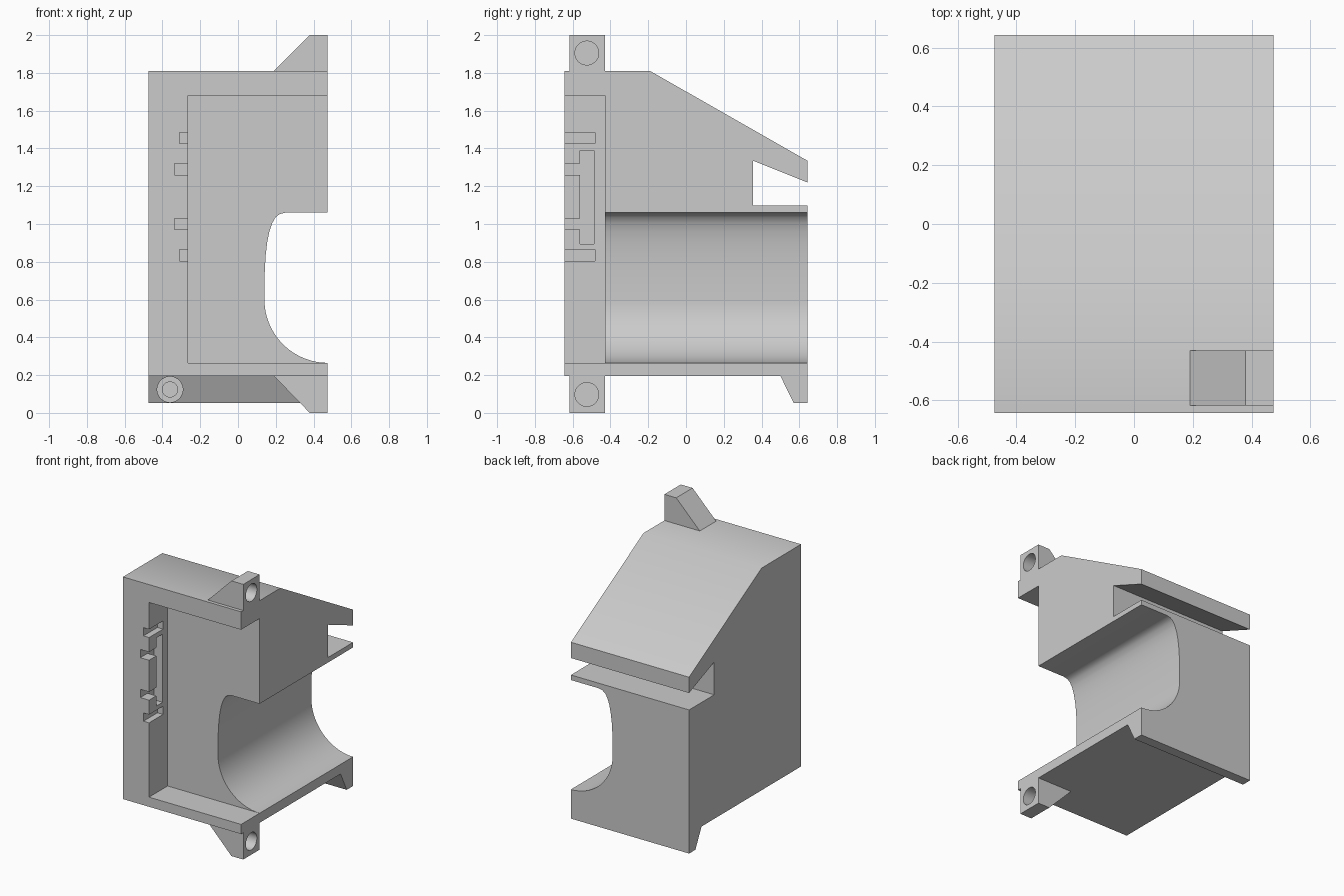
import bpy, bmesh, math
from mathutils import Vector

cube = bpy.data.objects.get("Cube")
if cube:
    bpy.data.objects.remove(cube, do_unlink=True)

grey = bpy.data.materials.new("plain grey")
grey.use_nodes = True
grey.diffuse_color = (0.6, 0.6, 0.6, 1)
grey.node_tree.nodes["Principled BSDF"].inputs["Base Color"].default_value = (0.6, 0.6, 0.6, 1)


def prism(name, axis, profile, start, end):
    """Extrude a profile along x (points are y, z) or along y (points are x, z)."""
    def place(p, t):
        return Vector((t, p[0], p[1])) if axis == "x" else Vector((p[0], t, p[1]))
    bm = bmesh.new()
    face = bm.faces.new([bm.verts.new(place(p, start)) for p in profile])
    step = place((0, 0), end - start)
    result = bmesh.ops.extrude_face_region(bm, geom=[face])
    verts = [v for v in result["geom"] if isinstance(v, bmesh.types.BMVert)]
    bmesh.ops.translate(bm, vec=step, verts=verts)
    bmesh.ops.recalc_face_normals(bm, faces=bm.faces)
    mesh = bpy.data.meshes.new(name)
    bm.to_mesh(mesh)
    bm.free()
    mesh.materials.append(grey)
    obj = bpy.data.objects.new(name, mesh)
    bpy.context.collection.objects.link(obj)
    return obj


def rect(a0, a1, b0, b1):
    return [(a0, b0), (a1, b0), (a1, b1), (a0, b1)]


def arc(ca, cb, r, start, end, n):
    angles = [math.radians(start + (end - start) * i / n) for i in range(n + 1)]
    return [(ca + r * math.cos(a), cb + r * math.sin(a)) for a in angles]


def circle(ca, cb, r):
    return arc(ca, cb, r, 0, 352.5, 47)


def cut(obj, *cutters):
    """Subtract the cutters one by one and remove them."""
    bpy.context.view_layer.objects.active = obj
    for cutter in cutters:
        cutter.hide_render = True
        mod = obj.modifiers.new("cut", "BOOLEAN")
        mod.operation = "DIFFERENCE"
        mod.solver = "EXACT"
        mod.object = cutter
        bpy.ops.object.modifier_apply(modifier=mod.name)
        bpy.data.objects.remove(cutter, do_unlink=True)


W, F, B = 0.475, -0.643, 0.643   # half width, front, back
WALL, FLOOR = -0.265, -0.43      # side wall and back wall of the front recess

# Housing with sloped roof, rear slot and hooked rear lip
housing = prism("housing", "x", [
    (F, 0.195), (0.5, 0.195), (0.57, 0.053), (B, 0.053), (B, 1.097),
    (0.355, 1.097), (0.355, 1.335), (B, 1.22), (B, 1.335), (-0.19, 1.81), (F, 1.81)], -W, W)

# Front recess, open to the left side
cut(housing, prism("recess_cutter", "y", rect(WALL, 0.7, 0.265, 1.68), -0.9, FLOOR))

# Rounded channel running through to the back
channel = [(0.7, 1.06), (0.25, 1.06), (0.222, 1.053), (0.2, 1.037), (0.181, 1.005),
           (0.166, 0.96), (0.155, 0.905), (0.147, 0.84), (0.142, 0.76), (0.14, 0.68)]
channel += arc(W, 0.6, 0.335, 180, 270, 24) + [(0.7, 0.265)]
cut(housing, prism("channel_cutter", "y", channel, FLOOR - 0.02, 0.9))

# Grooves in the recess wall: two short notches and one bracket-shaped slot
for z in (0.835, 1.455):
    cut(housing, prism("notch_cutter", "x", rect(-0.9, -0.482, z - 0.03, z + 0.03), -0.31, -0.2))
slot = [(-0.9, 1.32), (-0.56, 1.32), (-0.56, 1.39), (-0.487, 1.39), (-0.487, 0.895), (-0.56, 0.895),
        (-0.56, 0.97), (-0.9, 0.97), (-0.9, 1.03), (-0.56, 1.03), (-0.56, 1.26), (-0.9, 1.26)]
cut(housing, prism("slot_cutter", "x", slot, -0.335, -0.2))

# Stepped blind hole in the sloped front of the rear lip
cut(housing,
    prism("bore_cutter", "y", circle(-0.36, 0.124, 0.068), 0.4, 0.58),
    prism("pilot_cutter", "y", circle(-0.36, 0.124, 0.04), 0.4, 0.615))

# Screw lugs above and below, each with a blind hole
lugs = []
for name, base, tip in (("top_lug", 1.81, 2.0), ("bottom_lug", 0.195, 0.0)):
    lug = prism(name, "y", [(0.19, base), (0.38, tip), (W, tip), (W, base)], -0.618, FLOOR)
    cut(lug, prism("hole_cutter", "x", circle(-0.525, (base + tip) / 2, 0.063), 0.38, 0.7))
    lugs.append(lug)

# Smooth the roof bend and round surfaces, keep the other edges sharp
bpy.ops.object.select_all(action="DESELECT")
for obj in [housing] + lugs:
    obj.select_set(True)
bpy.context.view_layer.objects.active = housing
bpy.ops.object.shade_smooth_by_angle(angle=math.radians(32))
